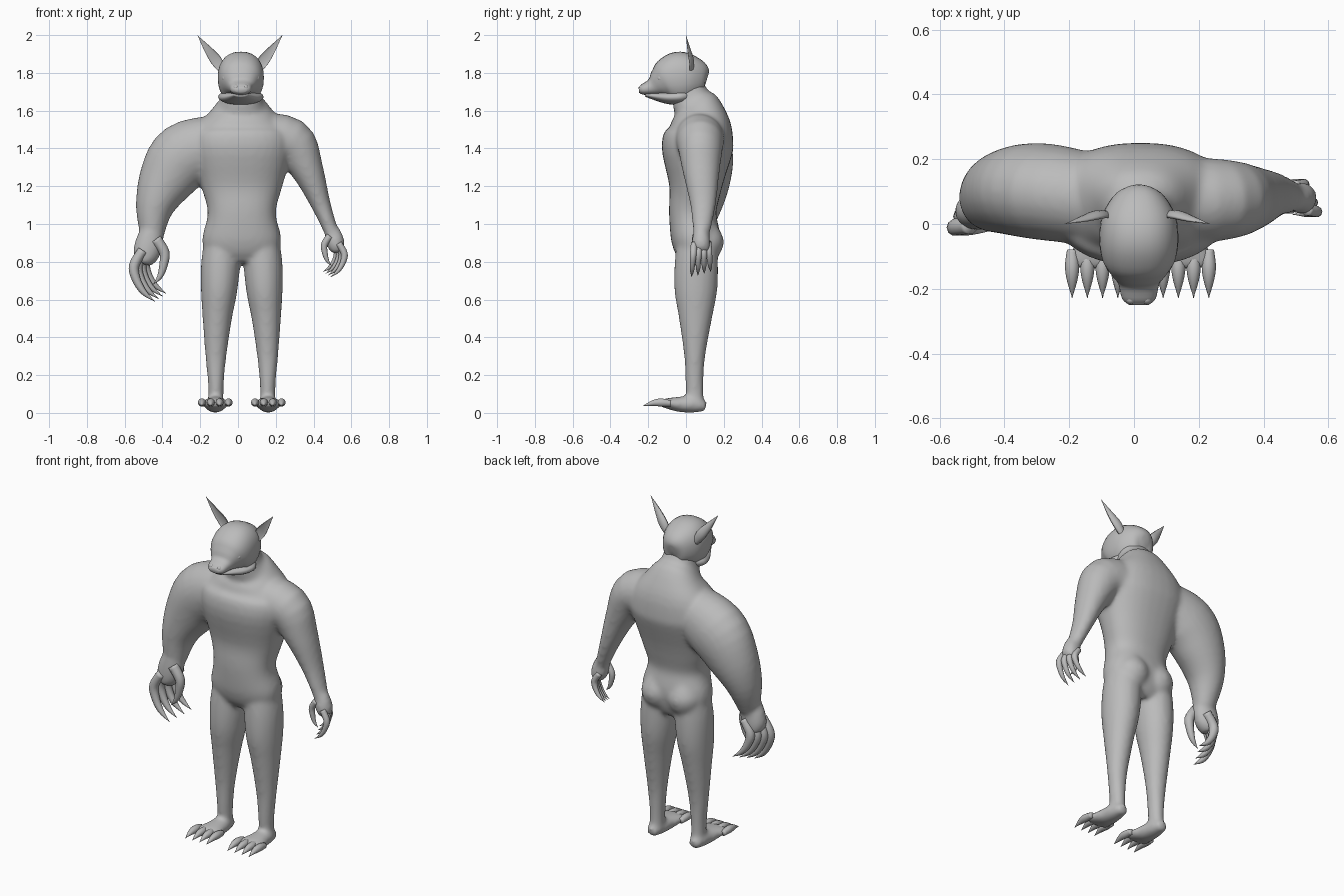
import bpy
import bmesh
import math
from mathutils import Vector

cube = bpy.data.objects.get("Cube")
if cube:
    bpy.data.objects.remove(cube, do_unlink=True)

skin = bpy.data.materials.new("grey_skin")
skin.use_nodes = True
GREY = (0.5, 0.5, 0.5, 1)
skin.diffuse_color = GREY
skin.node_tree.nodes["Principled BSDF"].inputs["Base Color"].default_value = GREY

MID = 0.02          # body's middle line in x
HEAD_X = 0.015
DEPTH = Vector((0, 1, 0))
UP = Vector((0, 0, 1))


def spline(rows, steps):
    """Catmull-Rom interpolation through rows of numbers."""
    out = []
    for i in range(len(rows) - 1):
        a, b, c, d = (rows[max(i - 1, 0)], rows[i], rows[i + 1],
                      rows[min(i + 2, len(rows) - 1)])
        for k in range(steps):
            t = k / steps
            out.append([q + 0.5 * t * (r - p + t * (2 * p - 5 * q + 4 * r - s
                        + t * (3 * (q - r) + s - p)))
                        for p, q, r, s in zip(a, b, c, d)])
    return out + [list(rows[-1])]


def tube(bm, rows, ref=DEPTH, sides=20, power=2.0, steps=4, cup=None):
    """Loft of ovals; each row is x, y, z, radius across, radius along ref."""
    rows = spline(rows, steps)
    centres = [Vector(r[:3]) for r in rows]
    rings = []
    for i, row in enumerate(rows):
        along = centres[min(i + 1, len(rows) - 1)] - centres[max(i - 1, 0)]
        across = ref.cross(along).normalized()
        other = along.cross(across).normalized()
        ring = []
        for k in range(sides):
            angle = math.tau * k / sides
            u, v = (math.copysign(abs(w) ** (2 / power), w)
                    for w in (math.cos(angle), math.sin(angle)))
            if cup is not None and v < 0:
                v *= -cup       # hollow front, for ears
            ring.append(bm.verts.new(centres[i] + across * u * max(row[3], 0.001)
                                     + other * v * max(row[4], 0.001)))
        rings.append(ring)
    for low, high in zip(rings, rings[1:]):
        for k in range(sides):
            n = (k + 1) % sides
            bm.faces.new((low[k], low[n], high[n], high[k]))
    for ring, centre in ((rings[0], centres[0]), (rings[-1], centres[-1])):
        pole = bm.verts.new(centre)
        for k in range(sides):
            bm.faces.new((ring[k], ring[(k + 1) % sides], pole))


def build(name, bm):
    bmesh.ops.recalc_face_normals(bm, faces=bm.faces[:])
    mesh = bpy.data.meshes.new(name)
    bm.to_mesh(mesh)
    bm.free()
    mesh.materials.append(skin)
    for face in mesh.polygons:
        face.use_smooth = True
    obj = bpy.data.objects.new(name, mesh)
    bpy.context.collection.objects.link(obj)
    return obj


def part(name, rows, **options):
    bm = bmesh.new()
    tube(bm, rows, **options)
    return build(name, bm)


def ball(name, centre, radius):
    bm = bmesh.new()
    bmesh.ops.create_uvsphere(bm, u_segments=14, v_segments=8, radius=radius)
    bmesh.ops.translate(bm, verts=bm.verts[:], vec=centre)
    return build(name, bm)


# Body mass: torso, limbs and palms fused into one skin
body = bmesh.new()
torso = [(0.79, 0.05, 0.11, 0.08), (0.84, 0.055, 0.19, 0.11),
         (0.93, 0.05, 0.208, 0.13), (1.06, 0.035, 0.18, 0.125),
         (1.2, 0.05, 0.215, 0.14), (1.4, 0.06, 0.27, 0.19),
         (1.5, 0.075, 0.25, 0.17), (1.6, 0.06, 0.16, 0.135),
         (1.66, 0.03, 0.105, 0.105), (1.74, 0.01, 0.09, 0.08)]
tube(body, [(MID, y, z, rx, ry) for z, y, rx, ry in torso], sides=32, power=2.3)

leg = [(0.96, 0.1, 0.06, 0.09, 0.1), (0.8, 0.112, 0.055, 0.103, 0.115),
       (0.65, 0.12, 0.052, 0.097, 0.114), (0.5, 0.13, 0.05, 0.078, 0.088),
       (0.3, 0.137, 0.046, 0.056, 0.056), (0.15, 0.137, 0.045, 0.042, 0.048),
       (0.03, 0.137, 0.05, 0.04, 0.045)]
foot = [(0.105, 0.03, 0.03, 0.025), (0.05, 0.045, 0.048, 0.045),
        (-0.03, 0.045, 0.06, 0.042), (-0.1, 0.05, 0.078, 0.028),
        (-0.14, 0.05, 0.075, 0.016)]
for side in (-1, 1):
    tube(body, [(MID + side * x, y, z, rx, ry) for z, x, y, rx, ry in leg])
    tube(body, [(MID + side * 0.14, y, z, rx, rz) for y, z, rx, rz in foot], ref=UP)
    tube(body, [(MID + side * 0.085, 0.1, z, r, r)
                for z, r in ((0.8, 0.04), (0.85, 0.085), (0.92, 0.1), (1.0, 0.06))])

# Heavy right arm and slim left arm
tube(body, [(-0.1, 0.07, 1.43, 0.15, 0.14), (-0.28, 0.1, 1.36, 0.18, 0.15),
            (-0.38, 0.1, 1.23, 0.15, 0.135), (-0.443, 0.08, 1.08, 0.1, 0.105),
            (-0.455, 0.05, 0.92, 0.058, 0.058)], sides=24)
tube(body, [(0.12, 0.07, 1.44, 0.15, 0.14), (0.28, 0.075, 1.43, 0.13, 0.125),
            (0.365, 0.08, 1.29, 0.088, 0.1), (0.44, 0.09, 1.1, 0.052, 0.068),
            (0.505, 0.08, 0.93, 0.035, 0.042)], sides=24)

# Hands: palm joins the body, clawed fingers are separate
finger_path = [(0.05, -0.08, 0.026), (0.095, -0.16, 0.027), (0.085, -0.23, 0.023),
               (0.045, -0.3, 0.016), (-0.015, -0.35, 0)]
thumb_path = [(-0.02, -0.02, 0.03), (-0.065, -0.09, 0.027), (-0.06, -0.16, 0.022),
              (-0.04, -0.22, 0.014), (-0.005, -0.26, 0)]


def hand(label, x, y, z, side, size, spread):
    def place(dx, dy, dz, across, deep):
        return (x + side * dx * size, y + dy, z + dz * size, across * size, deep)

    tube(body, [place(0, 0, 0.04, 0.055, 0.05 * size),
                place(0.015, 0, -0.04, 0.075, spread),
                place(0.035, 0, -0.11, 0.068, spread),
                place(0.05, 0, -0.15, 0.04, spread * 0.8)])
    for i in range(4):
        fan = (i - 1.5) / 1.5
        shift = -0.02 * i
        part(f"{label}_finger_{i + 1}",
             [place(dx + shift, fan * spread * (0.7 - dz), dz * (1 - 0.04 * i),
                    r, r * size) for dx, dz, r in finger_path], sides=10)
    part(f"{label}_thumb", [place(dx, -spread * 0.6, dz, r, r * size)
                            for dx, dz, r in thumb_path], sides=10)


hand("right", -0.455, 0.04, 0.94, -1, 1.0, 0.058)
hand("left", 0.5, 0.08, 0.95, 1, 0.66, 0.048)

skin_body = build("body", body)
remesh = skin_body.modifiers.new("fuse", 'REMESH')
remesh.mode = 'VOXEL'
remesh.voxel_size = 0.011
remesh.use_smooth_shade = True
relax = skin_body.modifiers.new("relax", 'SMOOTH')
relax.factor = 0.5
relax.iterations = 14

# Toes with long claws
for side, label in ((-1, "right"), (1, "left")):
    for i in range(4):
        x = MID + side * (0.07 + 0.047 * i)
        part(f"{label}_toe_{i + 1}",
             [(x, y, z, r, r) for y, z, r in
              ((-0.08, 0.05, 0.016), (-0.13, 0.055, 0.022),
               (-0.175, 0.052, 0.016), (-0.228, 0.037, 0))], ref=UP, sides=10)

# Head with tapering snout, lower jaw underneath
head = [(0.112, 1.77, 0.02, 0.03), (0.095, 1.773, 0.07, 0.08),
        (0.03, 1.775, 0.112, 0.122), (-0.04, 1.774, 0.122, 0.138),
        (-0.1, 1.762, 0.115, 0.118), (-0.14, 1.745, 0.092, 0.082),
        (-0.18, 1.725, 0.065, 0.046), (-0.23, 1.712, 0.052, 0.028),
        (-0.25, 1.71, 0.03, 0.014)]
part("head", [(HEAD_X, y, z, rx, rz) for y, z, rx, rz in head],
     ref=UP, sides=28, power=2.3)
jaw = [(0.05, 1.69, 0.06, 0.03), (-0.02, 1.675, 0.118, 0.042),
       (-0.09, 1.67, 0.108, 0.036), (-0.16, 1.676, 0.068, 0.022),
       (-0.215, 1.684, 0.035, 0.01)]
part("lower_jaw", [(HEAD_X, y, z, rx, rz) for y, z, rx, rz in jaw], ref=UP)

# Eyes, brows, nostrils and ears
ear = [(0.09, 0.02, 1.81, 0.018, 0.02), (0.125, 0.018, 1.865, 0.03, 0.024),
       (0.17, 0.008, 1.925, 0.02, 0.016), (0.224, 0, 1.998, 0, 0)]
brow = [(0.03, -0.158, 1.782, 0.008, 0.008), (0.068, -0.142, 1.797, 0.016, 0.014),
        (0.1, -0.108, 1.815, 0.008, 0.008)]
for side, label in ((-1, "right"), (1, "left")):
    ball(f"{label}_eye", (HEAD_X + side * 0.079, -0.133, 1.772), 0.021)
    ball(f"{label}_nostril", (HEAD_X + side * 0.025, -0.232, 1.722), 0.016)
    part(f"{label}_brow", [(HEAD_X + side * x, *rest) for x, *rest in brow],
         ref=UP, sides=10)
    part(f"{label}_ear", [(0.01 + side * x, *rest) for x, *rest in ear],
         sides=16, cup=0.3)
